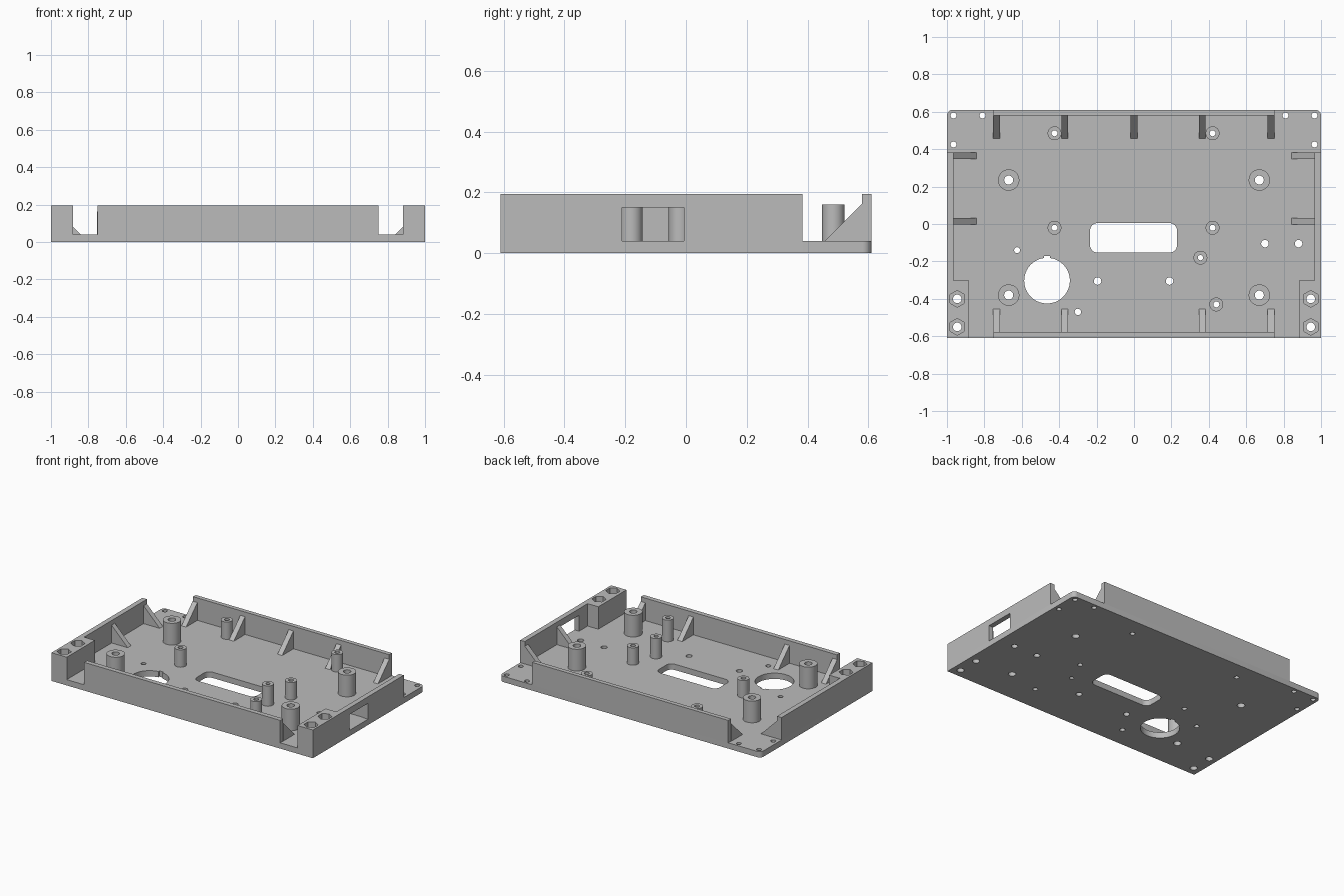
import bpy, bmesh, math
from mathutils import Vector

cube = bpy.data.objects.get("Cube")
if cube:
    bpy.data.objects.remove(cube, do_unlink=True)

grey = bpy.data.materials.new("plain grey")
grey.use_nodes = True
colour = (0.5, 0.5, 0.5, 1)
grey.diffuse_color = colour
grey.node_tree.nodes["Principled BSDF"].inputs["Base Color"].default_value = colour

FLOOR, TOP = 0.04, 0.195
X, Y = 1.0, 0.61


def circle(x, y, r, n=40, turn=0.0):
    return [(x + r * math.cos(turn + math.tau * i / n),
             y + r * math.sin(turn + math.tau * i / n)) for i in range(n)]


def rect(x0, x1, y0, y1):
    return [(x0, y0), (x1, y0), (x1, y1), (x0, y1)]


def rounded(x0, x1, y0, y1, radii, n=8):
    """Rectangle with one radius per corner, counter-clockwise from the front left."""
    pts = []
    signs = [(1, 1), (-1, 1), (-1, -1), (1, -1)]
    for k, ((x, y), (sx, sy), r) in enumerate(zip(rect(x0, x1, y0, y1), signs, radii)):
        if r == 0:
            pts.append((x, y))
            continue
        for i in range(n + 1):
            a = math.pi * (1 + k / 2) + math.pi / 2 * i / n
            pts.append((x + sx * r + r * math.cos(a), y + sy * r + r * math.sin(a)))
    return pts


def prisms(name, shapes):
    """One object made of upright prisms: (outline, z0, z1)."""
    bm = bmesh.new()
    for pts, z0, z1 in shapes:
        face = bm.faces.new([bm.verts.new((x, y, z0)) for x, y in pts])
        out = bmesh.ops.extrude_face_region(bm, geom=[face])
        verts = [v for v in out["geom"] if isinstance(v, bmesh.types.BMVert)]
        bmesh.ops.translate(bm, verts=verts, vec=(0, 0, z1 - z0))
    return finish(name, bm)


def finish(name, bm):
    bmesh.ops.recalc_face_normals(bm, faces=bm.faces)
    mesh = bpy.data.meshes.new(name)
    bm.to_mesh(mesh)
    bm.free()
    mesh.materials.append(grey)
    obj = bpy.data.objects.new(name, mesh)
    bpy.context.collection.objects.link(obj)
    return obj


def select(obj):
    bpy.ops.object.select_all(action="DESELECT")
    obj.select_set(True)
    bpy.context.view_layer.objects.active = obj


def cut(obj, *cutters):
    select(obj)
    for cutter in cutters:
        mod = obj.modifiers.new("cut", "BOOLEAN")
        mod.operation, mod.solver, mod.object = "DIFFERENCE", "EXACT", cutter
        bpy.ops.object.modifier_apply(modifier=mod.name)
    bpy.ops.object.shade_smooth_by_angle(angle=math.radians(30))


def rib(name, foot, direction, size=0.123, width=0.036):
    """Triangular brace rising along direction from its foot to the wall."""
    d = Vector((*direction, 0))
    side = Vector((-d.y, d.x, 0)) * width / 2
    start = Vector((*foot, FLOOR))
    profile = [start, start + d * size, start + d * size + Vector((0, 0, size))]
    bm = bmesh.new()
    a = [bm.verts.new(p - side) for p in profile]
    b = [bm.verts.new(p + side) for p in profile]
    bm.faces.new(a)
    bm.faces.new(b)
    for i in range(3):
        j = (i + 1) % 3
        bm.faces.new((a[i], a[j], b[j], b[i]))
    return finish(name, bm)


# Standoffs: x, y, radius, hole radius, top height
posts = [(s * 0.67, y, 0.057, 0.024, 0.19) for s in (-1, 1) for y in (0.235, -0.38)]
posts += [(x, y, 0.037, 0.016, 0.16)
          for x, y in ((-0.425, 0.485), (0.42, 0.485), (-0.425, -0.02), (0.42, -0.02))]
posts += [(0.355, -0.18, 0.037, 0.014, 0.18), (0.44, -0.43, 0.037, 0.016, 0.19)]
nuts = [(s * 0.945, y) for s in (-1, 1) for y in (-0.4, -0.55)]

# Cutters for drilled holes and openings
outlines = [circle(x, y, h) for x, y, r, h, z in posts]
outlines += [circle(x, y, 0.023) for x, y in nuts]
outlines += [circle(s * x, y, 0.016) for s in (-1, 1)
             for x, y in ((0.965, 0.58), (0.81, 0.58), (0.965, 0.425))]
outlines += [circle(x, y, 0.02) for x, y in
             ((-0.195, -0.305), (0.19, -0.305), (0.7, -0.105), (0.88, -0.105))]
outlines += [circle(-0.625, -0.14, 0.016), circle(-0.3, -0.47, 0.017)]
outlines += [circle(-0.465, -0.303, 0.122, 64),
             rounded(-0.235, 0.23, -0.153, 0.005, [0.04] * 4)]
holes = prisms("hole_cutter", [(o, -0.1, 0.3) for o in outlines])
pockets = prisms("pocket_cutter",
                 [(circle(x, y, 0.045, 6, math.pi / 6), 0.08, 0.3) for x, y in nuts]
                 + [(rect(-0.482, -0.45, -0.25, -0.17), -0.1, 0.3)])
window = prisms("window_cutter", [(rect(0.9, 1.1, -0.21, -0.007), FLOOR - 0.0, 0.15)])

# Floor plate with rounded back corners
plate = prisms("floor_plate", [(rounded(-X, X, -Y, Y, [0, 0, 0.03, 0.03]), 0, FLOOR)])
cut(plate, holes, pockets)

# Front and back walls
for name, y0, y1 in (("front_wall", -Y, -0.577), ("back_wall", 0.58, Y)):
    prisms(name, [(rect(-0.75, 0.75, y0, y1), FLOOR, TOP)])

# Side walls thickened into nut blocks at the front
for side, s in (("left", 1), ("right", -1)):
    outline = [(s * x, y) for x, y in ((X, -Y), (X, 0.383), (0.965, 0.383),
                                       (0.965, -0.303), (0.883, -0.303), (0.883, -Y))]
    wall = prisms(side + "_wall", [(outline, FLOOR, TOP)])
    cut(wall, holes, pockets, *([window] if s > 0 else []))
    for i, y in enumerate((0.365, 0.015)):
        rib(f"{side}_rib_{i + 1}", (s * 0.842, y), (s, 0))

# Braces along the front and back walls
for i, x in enumerate((-0.735, -0.37, 0, 0.365, 0.733)):
    rib(f"back_rib_{i + 1}", (x, 0.457), (0, 1))
    if x:
        rib(f"front_rib_{i + 1}", (x, -0.454), (0, -1))

# Standoffs drilled through
for i, (x, y, r, h, z) in enumerate(posts):
    post = prisms(f"standoff_{i + 1}", [(circle(x, y, r), FLOOR, z)])
    cut(post, holes)

for cutter in (holes, pockets, window):
    cutter.hide_render = True
    cutter.hide_set(True)
